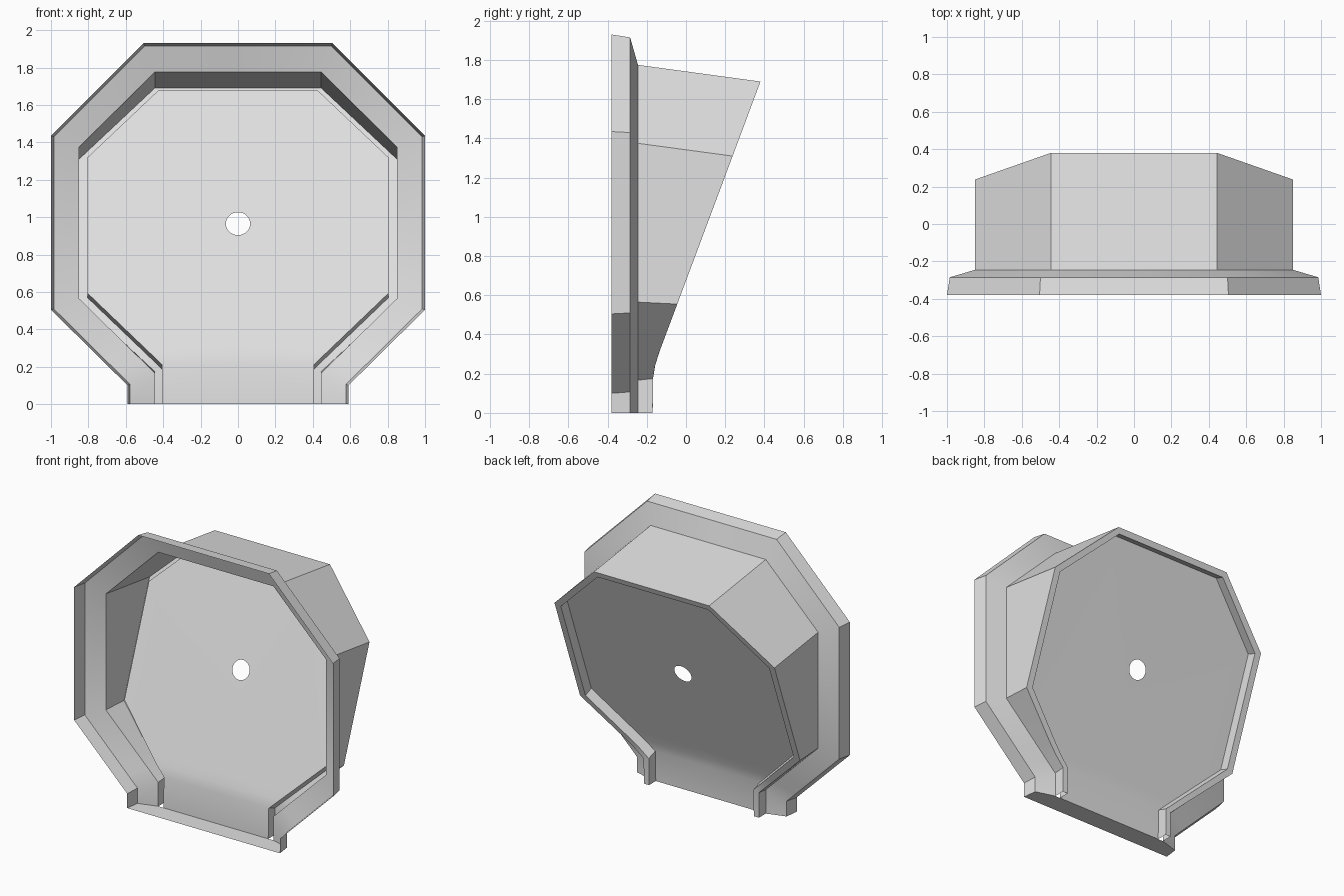
import bpy, bmesh, math

cube = bpy.data.objects.get("Cube")
if cube:
    bpy.data.objects.remove(cube, do_unlink=True)

grey = bpy.data.materials.new("light_grey")
grey.use_nodes = True
grey.diffuse_color = (0.75, 0.75, 0.75, 1)
grey.node_tree.nodes["Principled BSDF"].inputs["Base Color"].default_value = grey.diffuse_color

STEP_BACK, STEP_UP = 0.075, 0.024


def rear(z):
    """Depth of the sloping back: upright at the foot, bending into a slope."""
    if z < 0.3:
        return -0.17 + 1.17 * max(0, z - 0.14) ** 2
    return -0.14 + 0.374 * (z - 0.3)


def ring(foot, low, side, high, top, depth):
    """Half outline from the foot up to the centre line, as 3D points."""
    bend = [(low[0] + (side[0] - low[0]) * t, low[1] + (side[1] - low[1]) * t)
            for t in (1 / 6, 1 / 3)]
    pts = [(foot, 0), low, *bend, side, high, top, (0, top[1])]
    return [(x, depth(z), z) for x, z in pts]


def make_part(name, polygons):
    """Right-hand sheet from polygons, mirrored across the centre."""
    bm = bmesh.new()
    for poly in polygons:
        bm.faces.new([bm.verts.new(p) for p in poly])
    bmesh.ops.remove_doubles(bm, verts=bm.verts, dist=0.0005)
    bmesh.ops.recalc_face_normals(bm, faces=bm.faces)
    mesh = bpy.data.meshes.new(name)
    bm.to_mesh(mesh)
    bm.free()
    mesh.materials.append(grey)
    obj = bpy.data.objects.new(name, mesh)
    bpy.context.collection.objects.link(obj)
    bpy.ops.object.select_all(action="DESELECT")
    obj.select_set(True)
    bpy.context.view_layer.objects.active = obj
    bpy.ops.object.shade_smooth_by_angle(angle=math.radians(30))
    mirror = obj.modifiers.new("Mirror", "MIRROR")
    mirror.use_clip = True
    return obj


def band(a, b):
    """Quads joining two half outlines."""
    return [(a[i], a[i + 1], b[i + 1], b[i]) for i in range(len(a) - 1)]


# Half outlines from front to back
front = ring(0.59, (0.59, 0.1), (1, 0.505), (1, 1.435), (0.505, 1.93), lambda z: -0.38)
rim_back = ring(0.578, (0.578, 0.107), (0.985, 0.51), (0.985, 1.43), (0.5, 1.915), lambda z: -0.285)
mouth = ring(0.445, (0.445, 0.167), (0.85, 0.565), (0.85, 1.375), (0.445, 1.775), lambda z: -0.245)
back = ring(0.445, (0.445, 0.175), (0.85, 0.555), (0.85, 1.31), (0.445, 1.69), rear)
lip = ring(0.405, (0.405, 0.187), (0.805, 0.57), (0.805, 1.295), (0.428, 1.652), rear)
edge = [(x, rear(z + STEP_UP) - STEP_BACK, z + STEP_UP) if z > 0
        else (x, rear(0) - STEP_BACK, 0) for x, y, z in lip]

# Rim, flange, box walls and the stepped lip at the back
make_part("front_rim", band(front, rim_back))
make_part("flange", band(rim_back, mouth))
make_part("housing_walls", band(mouth, back))
make_part("back_lip", band(back, lip) + band(lip, edge))

# Back panel: curved foot rows, then a flat sheet around the round hole
centre = [(0, y, z) for x, y, z in edge]
rows = [(edge[i], edge[i + 1], centre[i + 1], centre[i]) for i in range(3)]
hole = []
for i in range(17):
    a = math.pi * i / 16
    z = 0.965 + 0.061 * math.cos(a)
    hole.append((0.065 * math.sin(a), rear(z) - STEP_BACK, z))
hole[-1] = (0, *hole[-1][1:])
make_part("back_panel", rows + [edge[3:] + hole + [centre[3]]])

# Floor plate between the front rim and the foot of the panel
make_part("floor_plate", [[front[0], rim_back[0], mouth[0], edge[0],
                           centre[0], (0, -0.38, 0)]])
